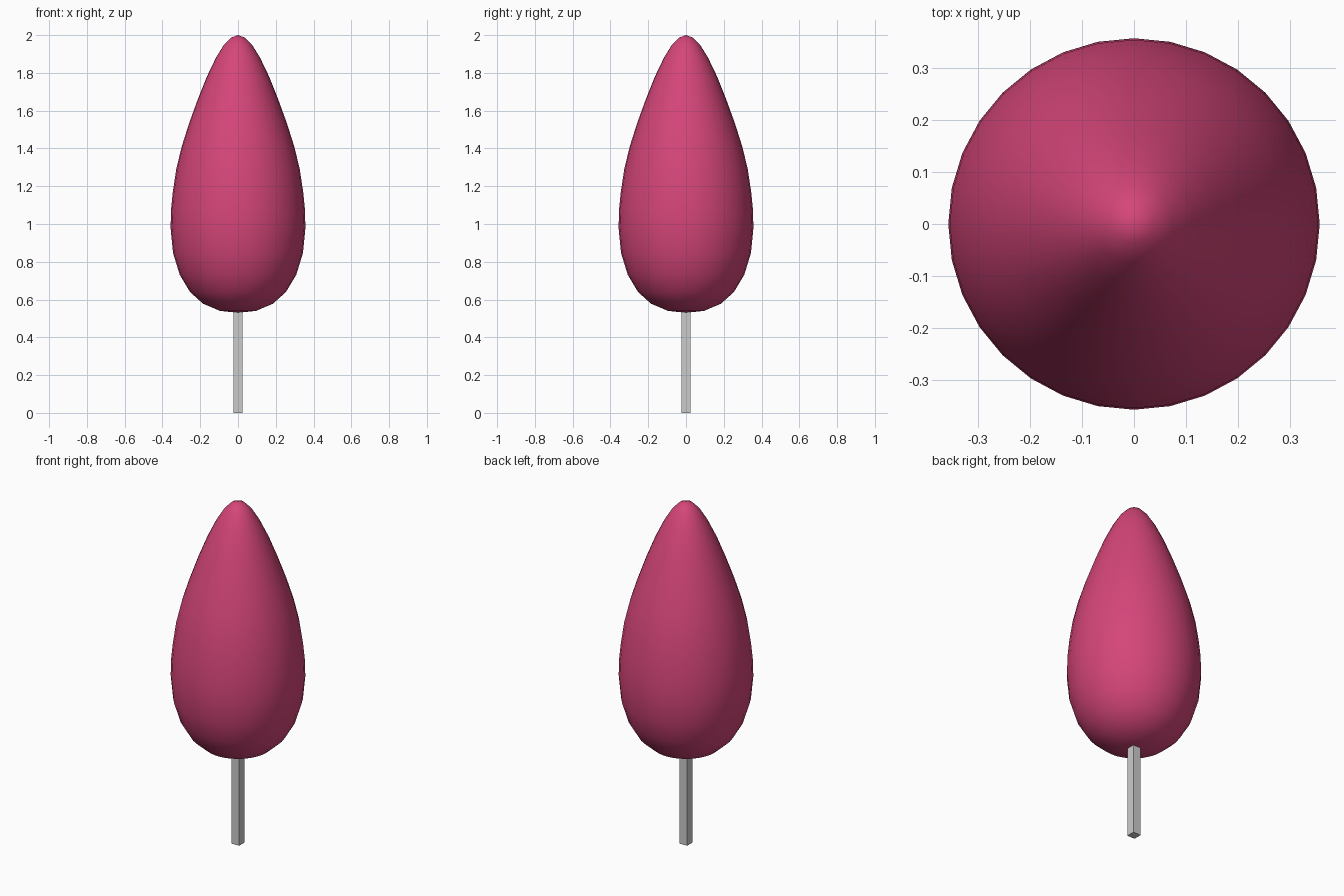
import bpy, bmesh, math

if "Cube" in bpy.data.objects:
    bpy.data.objects.remove(bpy.data.objects["Cube"])

def material(name, rgb):
    m = bpy.data.materials.new(name)
    m.diffuse_color = (*rgb, 1)
    m.use_nodes = True
    m.node_tree.nodes["Principled BSDF"].inputs["Base Color"].default_value = m.diffuse_color
    return m

def finish(bm, name, mat):
    bmesh.ops.recalc_face_normals(bm, faces=bm.faces)
    mesh = bpy.data.meshes.new(name)
    bm.to_mesh(mesh)
    bm.free()
    mesh.materials.append(mat)
    obj = bpy.data.objects.new(name, mesh)
    bpy.context.collection.objects.link(obj)
    return obj

pink = material("blossom pink", (0.66, 0.06, 0.19))
grey = material("light grey", (0.6, 0.6, 0.6))

# Teardrop crown: (radius, height) profile turned around z
profile = [(0, 0.53), (0.095, 0.54), (0.185, 0.578), (0.254, 0.64), (0.308, 0.73),
           (0.344, 0.847), (0.357, 0.98), (0.354, 1.08), (0.345, 1.17), (0.327, 1.29),
           (0.298, 1.41), (0.26, 1.53), (0.213, 1.66), (0.165, 1.78), (0.117, 1.88),
           (0.075, 1.948), (0.037, 1.987), (0, 2.0)]
bm = bmesh.new()
verts = [bm.verts.new((r, 0, z)) for r, z in profile]
edges = [bm.edges.new(pair) for pair in zip(verts, verts[1:])]
bmesh.ops.spin(bm, geom=verts + edges, cent=(0, 0, 0), axis=(0, 0, 1),
               angle=math.tau, steps=32, use_duplicate=False)
bmesh.ops.remove_doubles(bm, verts=bm.verts, dist=0.0005)
crown = finish(bm, "crown", pink)
crown.data.shade_smooth()

# Square trunk reaching just inside the crown
bm = bmesh.new()
bmesh.ops.create_cube(bm, size=1)
for v in bm.verts:
    v.co = (v.co.x * 0.05, v.co.y * 0.05, (v.co.z + 0.5) * 0.58)
finish(bm, "trunk", grey)
